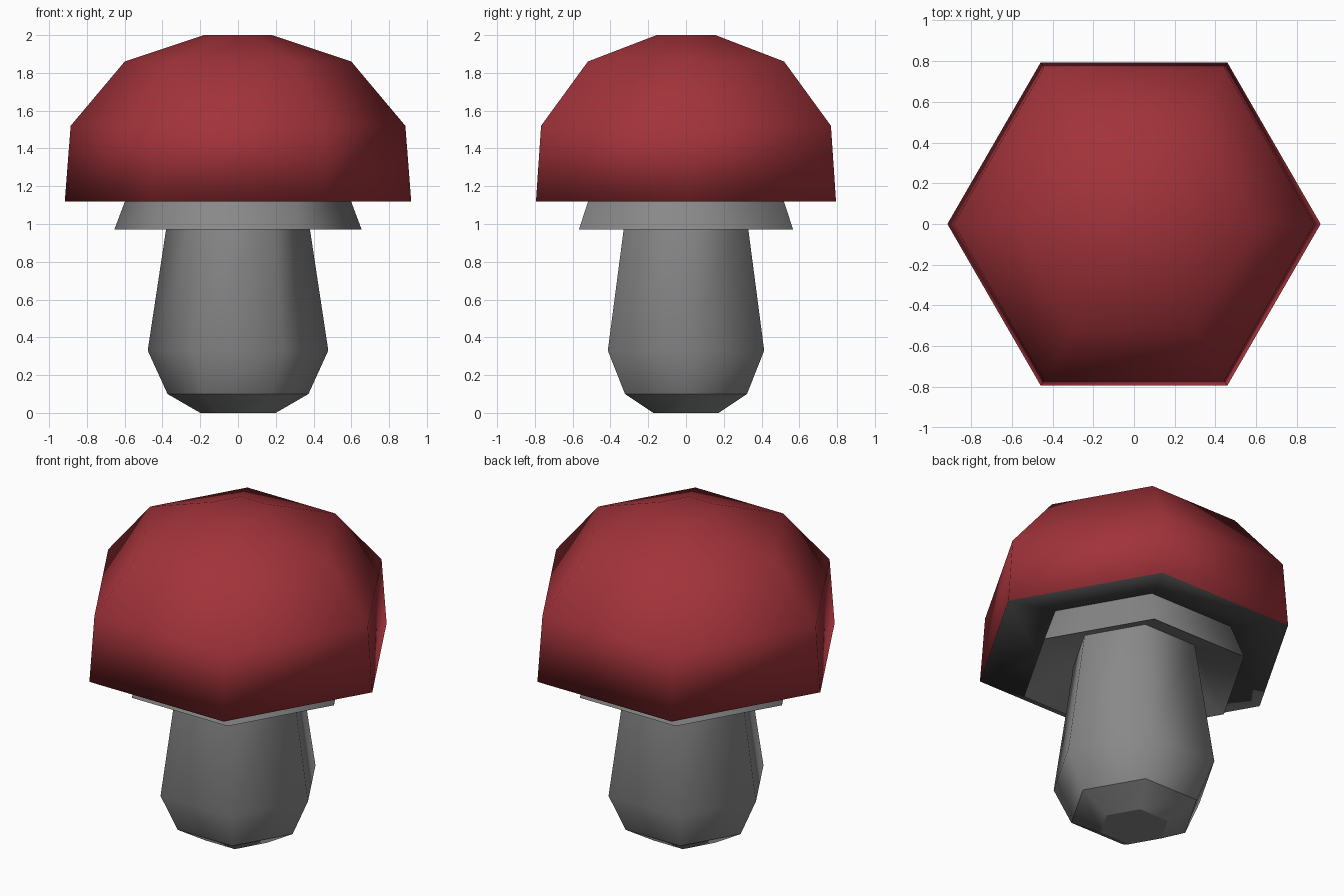
import bpy, bmesh, math

if "Cube" in bpy.data.objects:
    bpy.data.objects.remove(bpy.data.objects["Cube"])

SIDES = 6


def material(name, rgb):
    m = bpy.data.materials.new(name)
    m.diffuse_color = (*rgb, 1.0)
    m.use_nodes = True
    m.node_tree.nodes["Principled BSDF"].inputs["Base Color"].default_value = m.diffuse_color
    return m


red = material("cap_red", (0.36, 0.033, 0.043))
grey = material("stem_grey", (0.25, 0.25, 0.25))
dark = material("underside_dark", (0.055, 0.055, 0.055))


def lathe(name, profile, mats, band_mats=None, close_start=False,
          close_end=False, sharp=()):
    """Six-sided turning of (radius, z) rings, listed from bottom to top outside."""
    bm = bmesh.new()
    rings = [[bm.verts.new((r * math.cos(a), r * math.sin(a), z))
              for a in (math.tau * i / SIDES for i in range(SIDES))]
             for r, z in profile]
    for b, (lo, hi) in enumerate(zip(rings, rings[1:])):
        for i in range(SIDES):
            j = (i + 1) % SIDES
            f = bm.faces.new((lo[i], lo[j], hi[j], hi[i]))
            f.smooth = True
            f.material_index = band_mats[b] if band_mats else 0
    if close_start:
        bm.faces.new(rings[0][::-1])
    if close_end:
        bm.faces.new(rings[-1]).smooth = True
    # hard horizontal edges on the chosen rings
    for k in sharp:
        for i in range(SIDES):
            e = bm.edges.get((rings[k][i], rings[k][(i + 1) % SIDES]))
            if e:
                e.smooth = False
    me = bpy.data.meshes.new(name)
    bm.to_mesh(me)
    bm.free()
    for m in mats:
        me.materials.append(m)
    ob = bpy.data.objects.new(name, me)
    bpy.context.collection.objects.link(ob)
    return ob


# Stem with a tapered foot, running up inside the skirt
lathe("stem", [(0.20, 0), (0.373, 0.10), (0.478, 0.33), (0.36, 1.11)],
      [grey], close_start=True, sharp=(0, 1))

# Flared skirt with a hollow, sloping underside
lathe("skirt", [(0.355, 1.105), (0.655, 0.97), (0.572, 1.19)],
      [grey], sharp=(1,))

# Cap: dark hollow underside, then red dome
lathe("cap", [(0.55, 1.185), (0.917, 1.12), (0.886, 1.52), (0.60, 1.86), (0.18, 2.0)],
      [red, dark], band_mats=[1, 0, 0, 0], close_end=True)
